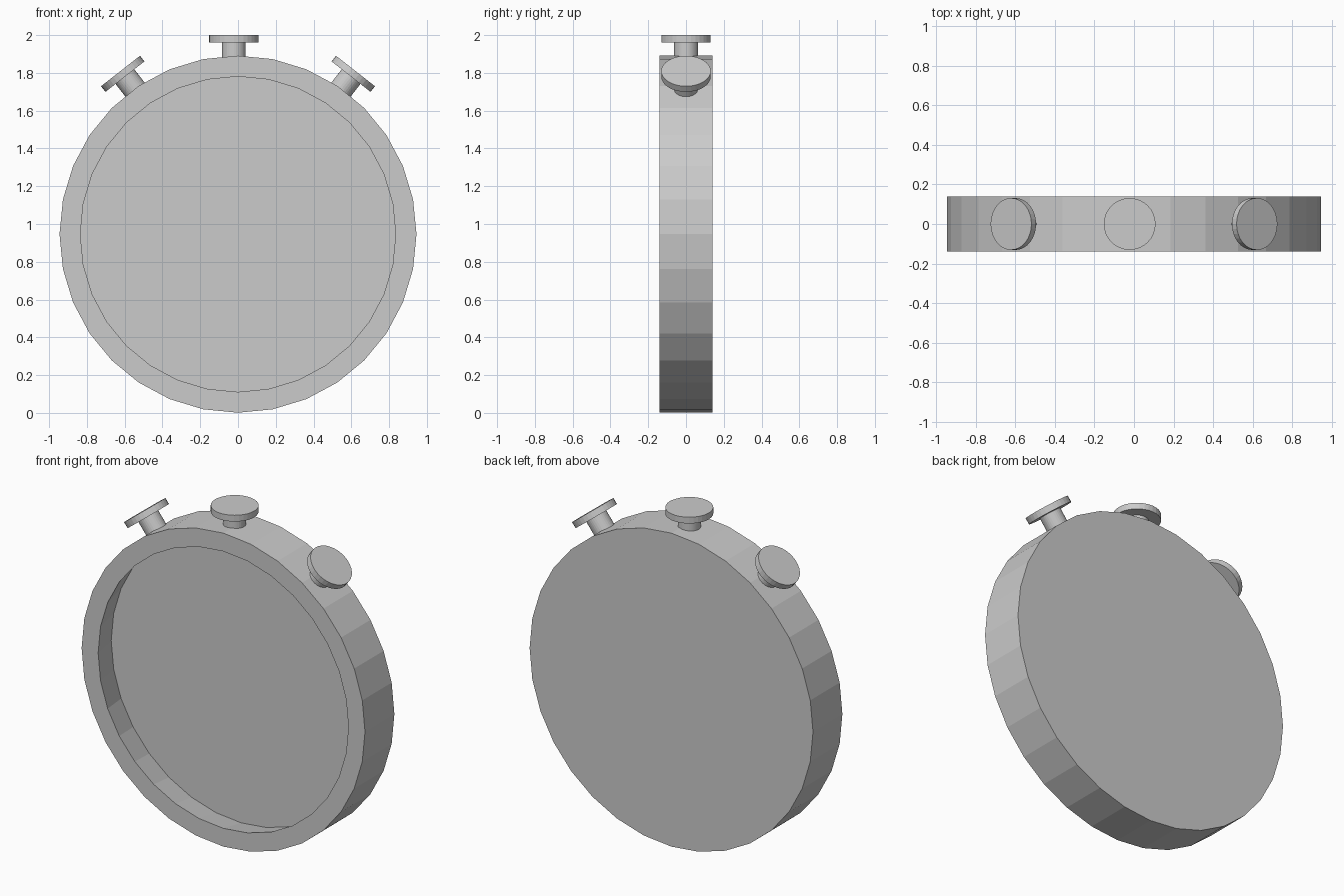
import bpy
import bmesh
from math import radians
from mathutils import Matrix, Vector

SIDES = 32
BODY_RADIUS, RIM_WIDTH, BODY_DEPTH = 0.945, 0.11, 0.28
RECESS_DEPTH, RECESS_FLARE = 0.17, 1.038
BODY_CENTRE = Vector((0, 0, 0.946))

cube = bpy.data.objects.get("Cube")
if cube:
    bpy.data.objects.remove(cube, do_unlink=True)

# Plain grey used on every part
grey = bpy.data.materials.new("light_grey")
grey.use_nodes = True
colour = (0.6, 0.6, 0.6, 1)
grey.diffuse_color = colour
grey.node_tree.nodes["Principled BSDF"].inputs["Base Color"].default_value = colour


def add_object(name, bm):
    mesh = bpy.data.meshes.new(name)
    bm.to_mesh(mesh)
    bm.free()
    mesh.materials.append(grey)
    obj = bpy.data.objects.new(name, mesh)
    bpy.context.collection.objects.link(obj)
    return obj


def add_disc(bm, radius, bottom, top):
    """Closed cylinder along z between two heights."""
    bmesh.ops.create_cone(
        bm, cap_ends=True, segments=SIDES, radius1=radius, radius2=radius,
        depth=top - bottom, matrix=Matrix.Translation((0, 0, (top + bottom) / 2)))


def add_button(name, x, z, tilt):
    """Stem and cap, with the origin at the middle of the cap's outer face."""
    for part, radius, bottom, top in (("stem", 0.063, -0.16, -0.038),
                                      ("cap", 0.131, -0.038, 0)):
        bm = bmesh.new()
        add_disc(bm, radius, bottom, top)
        obj = add_object(name + "_" + part, bm)
        obj.location = (x, 0, z)
        obj.rotation_euler.y = radians(tilt)


# Round case with a closed flat back and a front recess that widens inwards
bm = bmesh.new()
add_disc(bm, BODY_RADIUS, -BODY_DEPTH / 2, BODY_DEPTH / 2)
bmesh.ops.rotate(bm, verts=bm.verts, matrix=Matrix.Rotation(radians(90), 3, "X"))
bm.normal_update()
front = next(f for f in bm.faces if f.normal.y < -0.9)
bmesh.ops.inset_region(bm, faces=[front], thickness=RIM_WIDTH)
recess = bmesh.ops.extrude_discrete_faces(bm, faces=[front])["faces"][0]
bmesh.ops.translate(bm, verts=recess.verts, vec=(0, RECESS_DEPTH, 0))
bmesh.ops.scale(bm, verts=recess.verts, vec=(RECESS_FLARE, 1, RECESS_FLARE))
case = add_object("case", bm)
case.location = BODY_CENTRE

# Push buttons along the top edge
add_button("top_button", -0.022, 2.0, 0)
add_button("left_button", 0.622, 1.81, 38)
add_button("right_button", -0.622, 1.81, -38)
